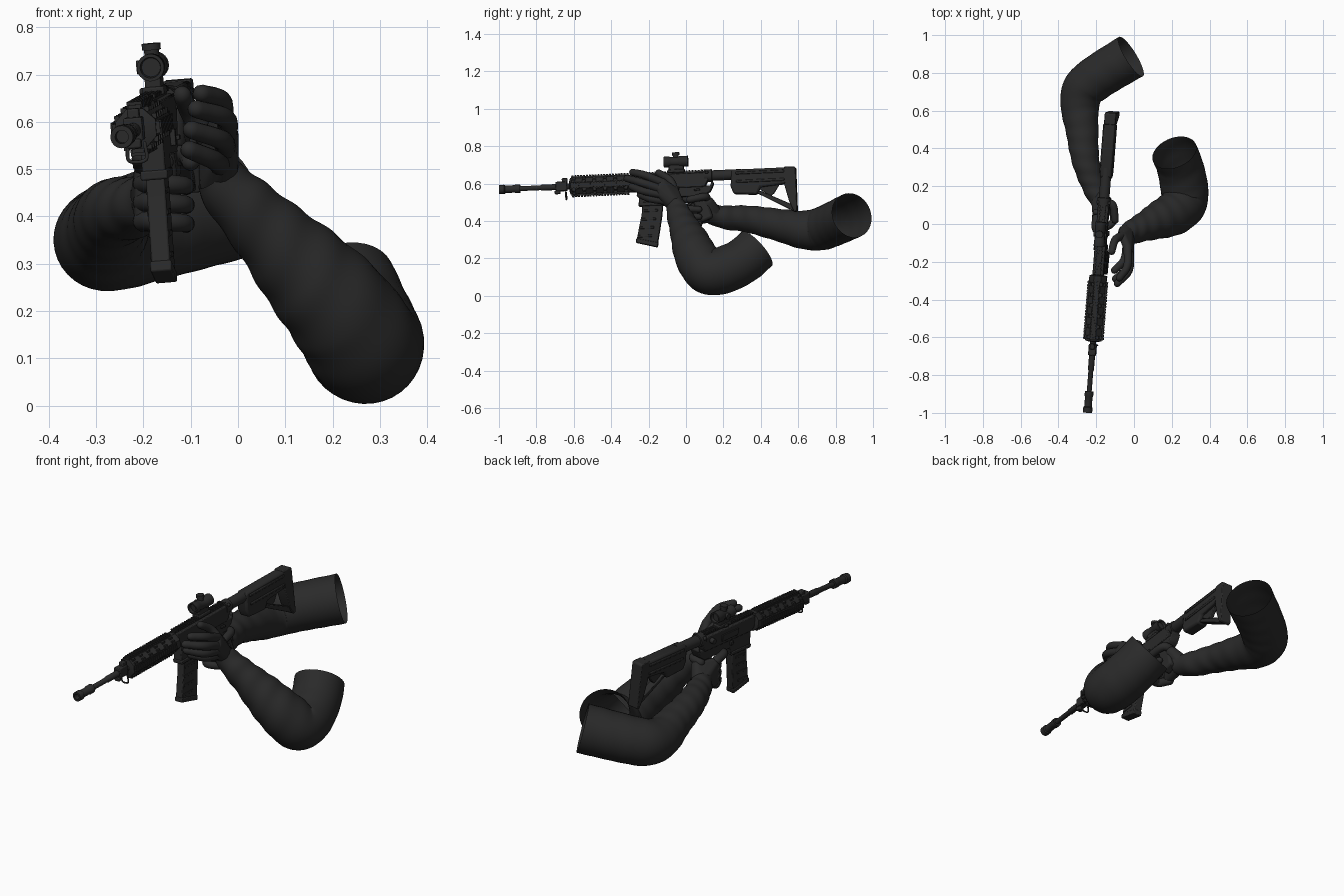
import bpy, bmesh, math
from mathutils import Vector, Matrix

def material(name, c):
    m = bpy.data.materials.new(name)
    m.diffuse_color = (c, c, c, 1)
    return m

CHARCOAL = material("charcoal", 0.023)

# Tilted frame of the rifle: local y runs along the barrel, z is up
Y = Vector((0.079, 1, 0.044)).normalized()
X = Y.cross(Vector((-0.085, -0.044, 1))).normalized()
Z = X.cross(Y)
GUN = Matrix((X, Y, Z)).transposed().to_4x4()
GUN.translation = Vector((-0.167, 0, 0.612))

def finish(name, bm, gun=True, smooth=35, bevel=0):
    bmesh.ops.recalc_face_normals(bm, faces=bm.faces)
    me = bpy.data.meshes.new(name)
    bm.to_mesh(me)
    bm.free()
    if gun:
        me.transform(GUN)
    me.materials.append(CHARCOAL)
    ob = bpy.data.objects.new(name, me)
    bpy.context.collection.objects.link(ob)
    if bevel:
        b = ob.modifiers.new("bevel", 'BEVEL')
        b.width, b.segments = bevel, 2
    bpy.ops.object.select_all(action='DESELECT')
    ob.select_set(True)
    bpy.context.view_layer.objects.active = ob
    bpy.ops.object.shade_smooth_by_angle(angle=math.radians(smooth))
    return ob

def add_box(bm, c, s):
    bmesh.ops.create_cube(bm, size=1, matrix=Matrix.Translation(c) @ Matrix.Diagonal((*s, 1)))

def box(name, *pairs, bevel=0.004):
    bm = bmesh.new()
    for c, s in pairs:
        add_box(bm, c, s)
    return finish(name, bm, bevel=bevel)

def profile(name, pts, width, u=0, bevel=0.004):
    """Side outline (y, z) given thickness across x."""
    bm = bmesh.new()
    f = bm.faces.new([bm.verts.new((u - width / 2, a, b)) for a, b in pts])
    r = bmesh.ops.extrude_face_region(bm, geom=[f])
    bmesh.ops.translate(bm, vec=(width, 0, 0), verts=[v for v in r['geom'] if isinstance(v, bmesh.types.BMVert)])
    return finish(name, bm, bevel=bevel)

def lathe(name, steps, u=0, w=0, n=24, axis='y', v=0):
    """Turned part: steps are (position, radius) along the axis."""
    bm, rings = bmesh.new(), []
    for t, r in steps:
        ring = []
        for k in range(n):
            a = math.tau * (k + 0.5) / n
            c, s = r * math.cos(a), r * math.sin(a)
            p = {'y': (u + c, t, w + s), 'z': (u + c, v + s, t), 'x': (t, v + c, w + s)}[axis]
            ring.append(bm.verts.new(p))
        rings.append(ring)
    for A, B in zip(rings, rings[1:]):
        for k in range(n):
            bm.faces.new((A[k], A[(k + 1) % n], B[(k + 1) % n], B[k]))
    bm.faces.new(rings[0])
    bm.faces.new(rings[-1])
    return finish(name, bm)

def spline(pts, sub):
    """Smooth Catmull-Rom samples through points of any dimension."""
    P = [Vector(p) for p in pts]
    P = [P[0] * 2 - P[1]] + P + [P[-1] * 2 - P[-2]]
    out = []
    for i in range(1, len(P) - 2):
        a, b, c, d = P[i - 1:i + 3]
        for k in range(sub):
            t = k / sub
            out.append(0.5 * (2 * b + (c - a) * t + (2 * a - 5 * b + 4 * c - d) * t * t
                              + (3 * b - a - 3 * c + d) * t ** 3))
    return out + [P[-2]]

def tube(name, pts, sub=5, n=16, wrinkle=0, caps=True, gun=False):
    """Tube through (x, y, z, radius) points, with optional cloth folds."""
    S = spline(pts, sub)
    C = [s.to_3d() for s in S]
    R = [s[3] for s in S]
    if caps:    # rounded ends
        for end, nb in ((0, 1), (-1, -2)):
            d, r, c = (C[end] - C[nb]).normalized(), R[end], C[end].copy()
            for q in (0.5, 0.87, 0.99):
                i = 0 if end == 0 else len(C)
                C.insert(i, c + d * r * q)
                R.insert(i, r * math.sqrt(1 - q * q))
    bm, rings, up, dist = bmesh.new(), [], Vector((0.3, 0.2, 1)), 0
    for i, c in enumerate(C):
        t = (C[min(i + 1, len(C) - 1)] - C[max(i - 1, 0)]).normalized()
        up = (up - t * up.dot(t)).normalized()
        side = t.cross(up)
        if i:
            dist += (c - C[i - 1]).length
        ring = []
        for k in range(n):
            a = math.tau * k / n
            f = 1 + wrinkle * math.sin(70 * dist + 2.4 * math.sin(a + 5 * dist)) * max(0.15, 1 - 1.5 * dist)
            ring.append(bm.verts.new(c + (up * math.cos(a) + side * math.sin(a)) * R[i] * f))
        rings.append(ring)
    for A, B in zip(rings, rings[1:]):
        for k in range(n):
            bm.faces.new((A[k], A[(k + 1) % n], B[(k + 1) % n], B[k]))
    if caps:
        bm.faces.new(rings[0])
        bm.faces.new(rings[-1])
    return finish(name, bm, gun=gun, smooth=80)

def palm(name, balls):
    """Hand body: hull around a few balls."""
    bm = bmesh.new()
    for x, y, z, r in balls:
        bmesh.ops.create_icosphere(bm, subdivisions=3, radius=r, matrix=Matrix.Translation((x, y, z)))
    r = bmesh.ops.convex_hull(bm, input=bm.verts)
    bmesh.ops.delete(bm, geom=[v for v in bm.verts if not v.link_faces], context='VERTS')
    junk = [g for g in set(r['geom_interior'] + r['geom_unused']) if g.is_valid and isinstance(g, bmesh.types.BMVert)]
    bmesh.ops.delete(bm, geom=junk, context='VERTS')
    return finish(name, bm, gun=False, smooth=80)

# Barrel, muzzle and front block
lathe("barrel", [(-0.92, 0.013), (-0.78, 0.013), (-0.775, 0.016), (-0.6, 0.016)])
lathe("muzzle_brake", [(-0.965, 0.014), (-1.003, 0.014), (-1.003, 0.024), (-0.975, 0.025), (-0.97, 0.02),
                       (-0.92, 0.02), (-0.915, 0.023), (-0.89, 0.023), (-0.89, 0.013)])
box("gas_block", ((0, -0.668, 0.002), (0.04, 0.06, 0.05)), ((0, -0.65, 0.03), (0.025, 0.03, 0.03)),
    ((0, -0.69, -0.028), (0.03, 0.03, 0.02)))
tube("sling_loop", [(-0.018, -0.645, -0.03, 0.004), (-0.018, -0.645, -0.065, 0.004), (0.018, -0.645, -0.065, 0.004),
                    (0.018, -0.645, -0.03, 0.004)], n=8, gun=True)

# Handguard with four rails (toothed above and below) and vent ribs
lathe("handguard", [(-0.625, 0.03), (-0.62, 0.046), (-0.31, 0.046), (-0.3, 0.05), (-0.275, 0.05), (-0.27, 0.03)], n=8)
bm = bmesh.new()
for side in range(4):
    rot = Matrix.Rotation(side * math.pi / 2, 4, 'Y')
    b0 = len(bm.verts)
    add_box(bm, (0, -0.46, 0.045), (0.026, 0.31, 0.012))
    for i in range(20):
        add_box(bm, (0, -0.607 + i * 0.0155, 0.051), (0.032, 0.009, 0.006 if side % 2 else 0.013))
    for i in range(6):
        for s in (-1, 1):
            add_box(bm, (s * 0.024, -0.6 + i * 0.056, 0.04), (0.012, 0.018, 0.01))
    bm.verts.ensure_lookup_table()
    bmesh.ops.transform(bm, matrix=rot, verts=bm.verts[b0:])
finish("handguard_rails", bm)

# Receiver
profile("upper_receiver", [(-0.27, 0.042), (0.12, 0.042), (0.12, 0.0), (0.1, -0.035), (-0.25, -0.035), (-0.27, -0.02)], 0.058)
profile("lower_receiver", [(-0.25, -0.03), (0.13, -0.03), (0.14, 0.0), (0.15, -0.02), (0.13, -0.06), (0.09, -0.085),
                           (-0.1, -0.08), (-0.115, -0.125), (-0.255, -0.115)], 0.05)
box("magazine_well_lip", ((0, -0.185, -0.114), (0.058, 0.145, 0.02)))
box("top_rail", ((0, -0.08, 0.045), (0.026, 0.38, 0.012)),
    *[((0, -0.26 + i * 0.0165, 0.053), (0.034, 0.009, 0.009)) for i in range(23)], bevel=0)
box("charging_handle", ((0, 0.115, 0.042), (0.075, 0.018, 0.014)), ((0, 0.09, 0.042), (0.025, 0.05, 0.014)))
box("receiver_controls", ((0.03, -0.05, -0.045), (0.012, 0.025, 0.035)), ((0.03, 0.06, -0.05), (0.012, 0.03, 0.01)),
    ((-0.03, -0.08, 0.0), (0.01, 0.12, 0.035)), ((-0.03, -0.1, -0.05), (0.012, 0.02, 0.02)), bevel=0.002)
lathe("forward_assist", [(-0.05, 0.014), (-0.025, 0.014)], axis='x', v=0.06, w=0.015, n=16)

# Magazine, grip and trigger
profile("magazine", [(-0.235, -0.1), (-0.125, -0.1), (-0.135, -0.18), (-0.15, -0.26), (-0.164, -0.33),
                     (-0.274, -0.302), (-0.258, -0.23), (-0.243, -0.17)], 0.04)
profile("magazine_base", [(-0.16, -0.323), (-0.166, -0.347), (-0.28, -0.317), (-0.276, -0.294)], 0.046)
box("magazine_ribs", *[((s * 0.02, -0.193 - i * 0.012, -0.15 - i * 0.045), (0.005, 0.075, 0.012))
                       for s in (-1, 1) for i in range(4)], bevel=0.002)
profile("pistol_grip", [(0.02, -0.07), (0.1, -0.06), (0.11, -0.1), (0.14, -0.2), (0.075, -0.225), (0.045, -0.14)], 0.046, bevel=0.012)
tube("trigger_guard", [(0, -0.1, -0.08, 0.006), (0, -0.085, -0.12, 0.006), (0, 0.0, -0.13, 0.006), (0, 0.04, -0.1, 0.006)], n=8, gun=True)
tube("trigger", [(0, -0.02, -0.07, 0.006), (0, -0.03, -0.095, 0.005), (0, -0.04, -0.115, 0.004)], n=8, gun=True)

# Stock
lathe("buffer_tube", [(0.1, 0.034), (0.14, 0.034), (0.142, 0.028), (0.3, 0.028)], w=0.025)
profile("stock_body", [(0.245, 0.044), (0.26, 0.05), (0.56, 0.05), (0.56, -0.035), (0.4, -0.05), (0.38, -0.088),
                       (0.255, -0.08), (0.24, -0.04)], 0.06, bevel=0.01)
profile("stock_butt", [(0.53, 0.053), (0.585, 0.053), (0.592, 0.045), (0.592, -0.185), (0.575, -0.19), (0.55, -0.13), (0.53, -0.05)], 0.06)
profile("stock_strut", [(0.37, -0.075), (0.4, -0.07), (0.56, -0.147), (0.575, -0.187)], 0.036)
profile("stock_lever", [(0.38, -0.05), (0.5, -0.04), (0.47, -0.085), (0.45, -0.1)], 0.02)
box("stock_side_ridges", *[((s * 0.031, 0.4, w), (0.008, 0.26, 0.014)) for s in (-1, 1) for w in (0.03, -0.015)])

# Optic sight
lathe("sight_tube", [(-0.1, 0.02), (-0.115, 0.022), (-0.115, 0.029), (-0.085, 0.029), (-0.08, 0.026), (-0.035, 0.026),
                     (-0.03, 0.029), (0.015, 0.029), (0.015, 0.022), (0.0, 0.02)], w=0.108)
lathe("sight_top_turret", [(0.128, 0.016), (0.143, 0.016), (0.143, 0.02), (0.157, 0.02)], axis='z', v=-0.05, n=16)
lathe("sight_side_turret", [(-0.034, 0.015), (-0.02, 0.015)], axis='x', v=-0.05, w=0.108, n=16)
box("sight_mount", ((0, -0.05, 0.072), (0.034, 0.08, 0.045)), ((0, -0.05, 0.057), (0.046, 0.09, 0.018)),
    ((-0.026, -0.05, 0.057), (0.012, 0.025, 0.014)))

# Sleeves, open at the upper arm
tube("right_sleeve", [(-0.182, 0.12, 0.442, 0.049), (-0.213, 0.2, 0.421, 0.062), (-0.257, 0.34, 0.409, 0.073),
                      (-0.275, 0.5, 0.378, 0.087), (-0.286, 0.62, 0.354, 0.102), (-0.267, 0.71, 0.356, 0.114),
                      (-0.19, 0.78, 0.38, 0.118), (-0.016, 0.887, 0.43, 0.122)], sub=12, n=36, wrinkle=0.035, caps=False)
tube("left_sleeve", [(-0.045, -0.055, 0.49, 0.05), (-0.01, -0.042, 0.445, 0.063), (0.065, -0.01, 0.367, 0.08),
                     (0.137, 0.022, 0.29, 0.101), (0.213, 0.058, 0.205, 0.116), (0.265, 0.115, 0.132, 0.122),
                     (0.265, 0.2, 0.138, 0.126), (0.243, 0.305, 0.188, 0.123), (0.214, 0.378, 0.251, 0.122)],
     sub=12, n=36, wrinkle=0.035, caps=False)

# Left hand beside the handguard
palm("left_palm", [(-0.04, -0.045, 0.475, 0.042), (-0.033, -0.125, 0.605, 0.023), (-0.024, -0.14, 0.573, 0.025),
                   (-0.026, -0.13, 0.542, 0.025), (-0.037, -0.11, 0.509, 0.024), (-0.06, -0.06, 0.557, 0.023)])
fingers = {
    "left_index": [(-0.033, -0.125, 0.605), (-0.035, -0.22, 0.645), (-0.077, -0.285, 0.66)],
    "left_middle": [(-0.024, -0.14, 0.573), (-0.027, -0.245, 0.608), (-0.088, -0.315, 0.627)],
    "left_ring": [(-0.026, -0.13, 0.542), (-0.035, -0.23, 0.562), (-0.098, -0.29, 0.583)],
    "left_little": [(-0.037, -0.11, 0.509), (-0.052, -0.19, 0.52), (-0.103, -0.245, 0.541)],
    "left_thumb": [(-0.06, -0.06, 0.557), (-0.1, -0.085, 0.617), (-0.118, -0.145, 0.657)],
    "right_index": [(-0.2, 0.03, 0.51), (-0.2, -0.03, 0.525), (-0.155, -0.06, 0.515)],
    "right_thumb": [(-0.16, 0.11, 0.52), (-0.112, 0.1, 0.53), (-0.1, 0.02, 0.515)],
}
# Right hand wrapped round the grip
palm("right_palm", [(-0.185, 0.15, 0.44, 0.043), (-0.195, 0.04, 0.5, 0.024), (-0.195, 0.04, 0.4, 0.024), (-0.15, 0.12, 0.5, 0.03)])
for name, z in (("right_middle", 0.47), ("right_ring", 0.43), ("right_little", 0.39)):
    fingers[name] = [(-0.2, 0.04, z), (-0.17, -0.015, z), (-0.115, 0.005, z - 0.004), (-0.11, 0.07, z - 0.008)]
for name, pts in fingers.items():
    tube(name, [(*p, 0.023 - 0.002 * i) for i, p in enumerate(pts)], sub=5, n=14)
